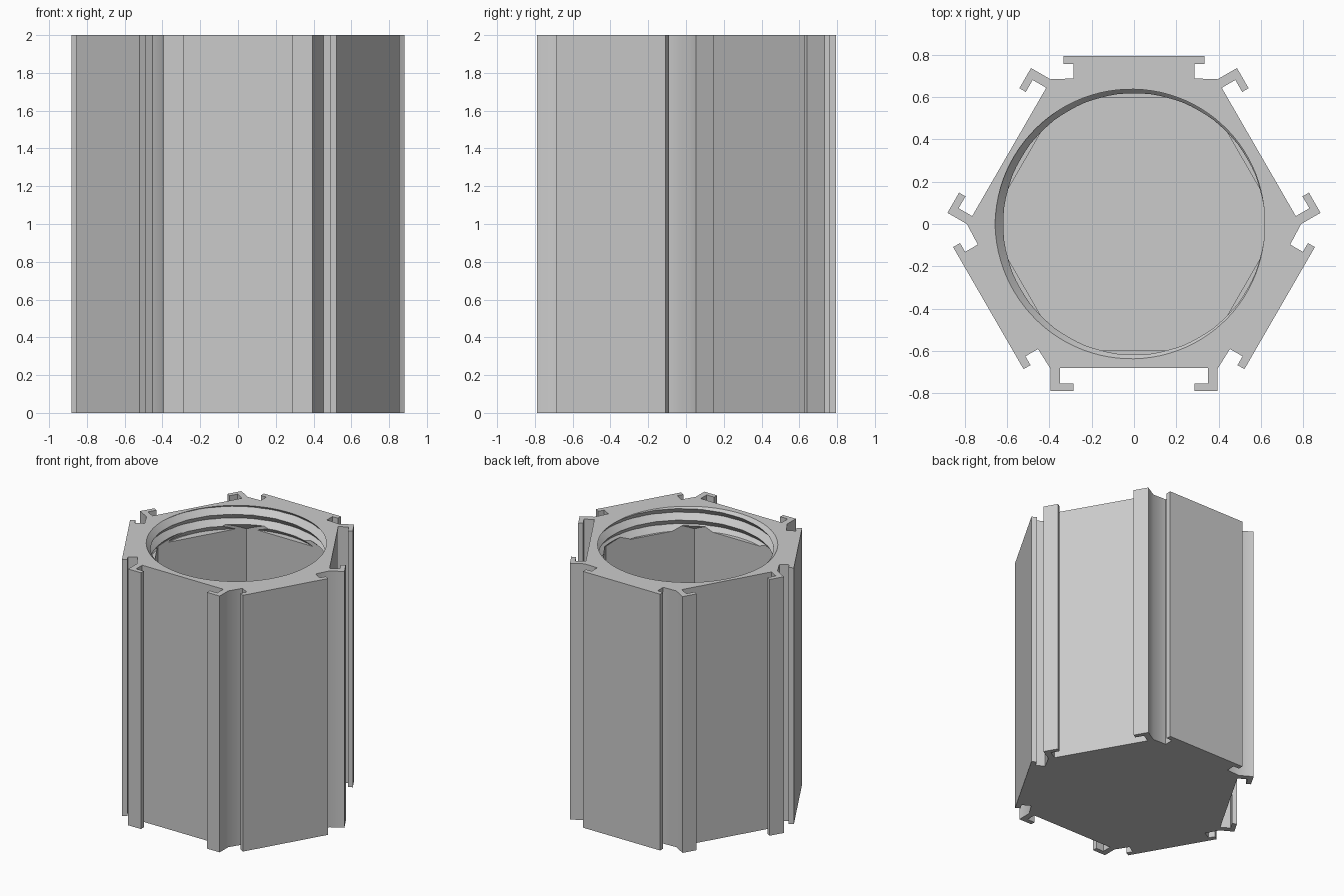
import bpy, bmesh, math
from mathutils import Matrix, Vector

cube = bpy.data.objects.get("Cube")
if cube:
    bpy.data.objects.remove(cube, do_unlink=True)

HEIGHT, FLOOR = 2.0, 0.09
BORE, DEPTH, PITCH = 0.617, 0.04, 0.09      # screw thread
NECK = 1.87                                 # lower end of the round mouth
CORNER = 0.69                               # cavity hexagon corner radius

grey = bpy.data.materials.new("light grey plastic")
grey.use_nodes = True
colour = (0.6, 0.6, 0.6, 1)
grey.diffuse_color = colour
grey.node_tree.nodes["Principled BSDF"].inputs["Base Color"].default_value = colour


def make_object(name, bm):
    bmesh.ops.recalc_face_normals(bm, faces=bm.faces)
    mesh = bpy.data.meshes.new(name)
    bm.to_mesh(mesh)
    bm.free()
    mesh.materials.append(grey)
    obj = bpy.data.objects.new(name, mesh)
    bpy.context.collection.objects.link(obj)
    return obj


def stack(name, rings, flip=False):
    """Closed solid through rings of points with equal counts."""
    bm = bmesh.new()
    rows = [[bm.verts.new(p) for p in ring] for ring in rings]
    n = len(rows[0])
    for low, high in zip(rows, rows[1:]):
        for i in range(n):
            j = (i + 1) % n
            if flip:    # diagonals follow the thread
                bm.faces.new((low[i], low[j], high[j]))
                bm.faces.new((low[i], high[j], high[i]))
            else:
                bm.faces.new((low[i], low[j], high[j], high[i]))
    bm.faces.new(rows[0])
    bm.faces.new(rows[-1])
    return make_object(name, bm)


def circle(r, z, n, turn=0.0):
    return [(r * math.cos(turn + math.tau * i / n),
             r * math.sin(turn + math.tau * i / n), z) for i in range(n)]


def boolean(target, cutter, operation):
    mod = target.modifiers.new("cut", "BOOLEAN")
    mod.operation, mod.solver, mod.object = operation, "EXACT", cutter
    bpy.context.view_layer.objects.active = target
    bpy.ops.object.modifier_apply(modifier=mod.name)
    bpy.data.objects.remove(cutter, do_unlink=True)


# Outer section: a tongue side and a channel side, repeated three times
tongue_half = [(0.285, 0.688), (0.285, 0.757), (0.333, 0.757), (0.333, 0.795)]
channel_half = [(0.395, 0.684), (0.395, 0.79), (0.285, 0.79),
                (0.285, 0.755), (0.35, 0.755), (0.35, 0.681)]


def side(half, angle):
    # Counter-clockwise walk along one side whose outward direction is +y
    walk = half + [(-x, y) for x, y in reversed(half)]
    turn = Matrix.Rotation(math.radians(angle), 2)
    return [turn @ Vector(p) for p in walk]


outline = []
for k in range(3):
    outline += side(tongue_half, 120 * k)
    outline += side(channel_half, 120 * k + 60)
body = stack("hexagonal_container",
             [[(p.x, p.y, z) for p in outline] for z in (0, HEIGHT)])

# Hexagonal cavity, its corners tapering in to the round mouth
cavity = stack("cavity_cutter", [circle(CORNER, z, 6) for z in (FLOOR, NECK)])
reach = 0.2
taper = stack("taper_cutter", [circle(BORE + reach, 0.01, 96),
                               circle(BORE + reach, NECK - reach, 96),
                               circle(BORE, NECK, 96),
                               circle(BORE, NECK + 0.05, 96)])
boolean(cavity, taper, "INTERSECT")

# Screw thread: a rod whose radius follows a triangular helix
SEG, STEPS = 96, 24


def thread_radius(i, z):
    phase = ((z - HEIGHT) / PITCH - i / SEG) % 1.0
    return BORE + DEPTH * (1 - abs(2 * phase - 1))


rings = []
for row in range(-50, 7):
    z = HEIGHT + row * PITCH / STEPS
    rings.append([(thread_radius(i, z) * math.cos(math.tau * i / SEG),
                   thread_radius(i, z) * math.sin(math.tau * i / SEG), z)
                  for i in range(SEG)])
thread = stack("thread_cutter", rings, flip=True)

boolean(body, cavity, "DIFFERENCE")
boolean(body, thread, "DIFFERENCE")

# Smooth the mouth and shallow corners, keep the rest crisp
bpy.ops.object.select_all(action="DESELECT")
body.select_set(True)
bpy.context.view_layer.objects.active = body
bpy.ops.object.shade_smooth_by_angle(angle=math.radians(35))
